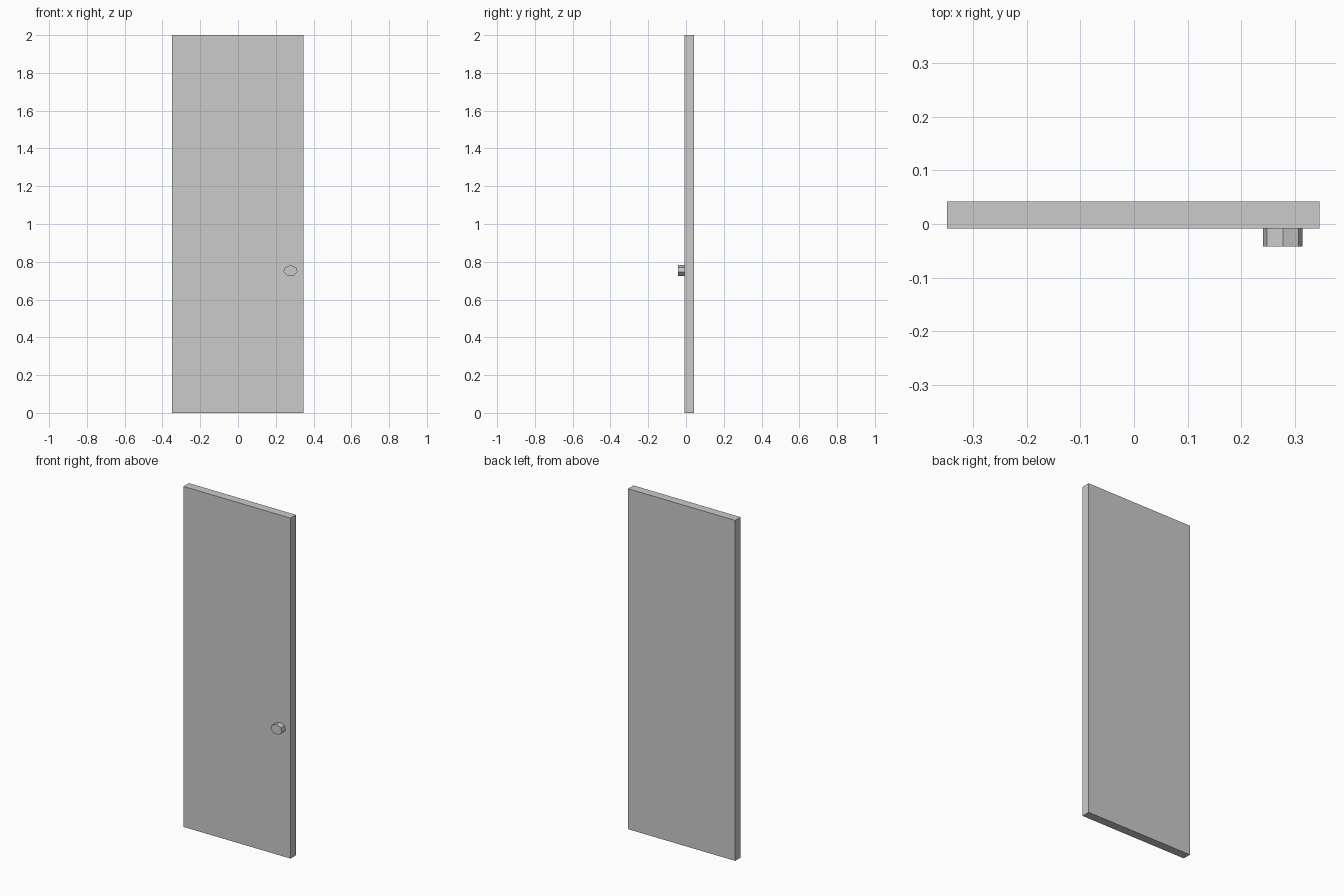
import bpy
from math import radians

if "Cube" in bpy.data.objects:
    bpy.data.objects.remove(bpy.data.objects["Cube"])

# Door panel
bpy.ops.mesh.primitive_cube_add(size=1, location=(-0.001, 0.017, 1.0))
panel = bpy.context.object
panel.name = "door_panel"
panel.scale = (0.696, 0.05, 2.0)
bpy.ops.object.transform_apply(location=False, rotation=False, scale=True)

# Seven-sided knob on the front face, one corner pointing up
bpy.ops.mesh.primitive_cylinder_add(vertices=7, radius=1, depth=1)
knob = bpy.context.object
knob.name = "door_knob"
knob.rotation_euler = (radians(90), 0, 0)
bpy.ops.object.transform_apply(location=False, rotation=True, scale=False)
knob.scale = (0.038, 0.034, 0.0295)
knob.location = (0.278, -0.025, 0.7525)
bpy.ops.object.transform_apply(location=False, rotation=False, scale=True)
